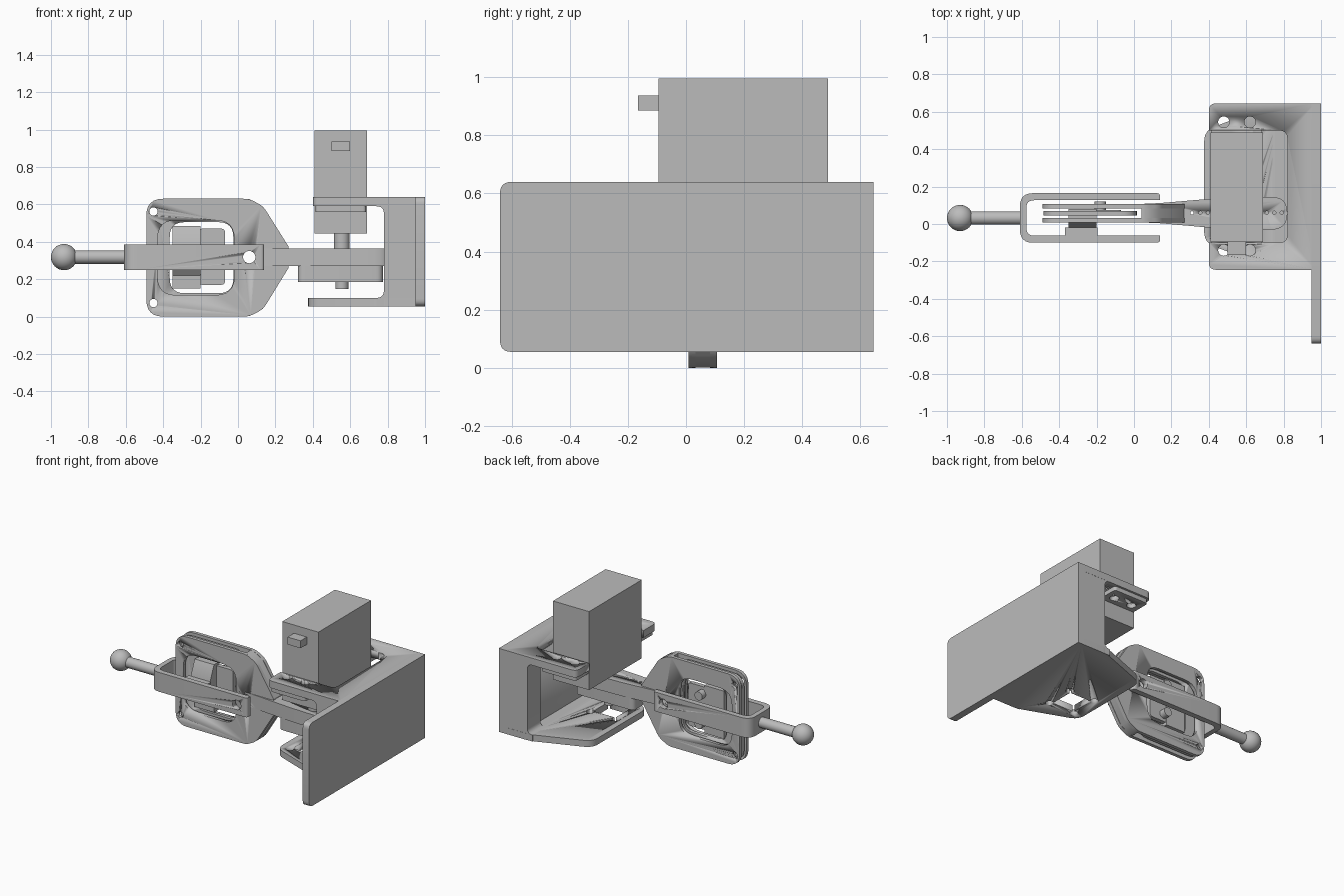
import bpy, bmesh, math
from mathutils import Vector

if "Cube" in bpy.data.objects:
    bpy.data.objects.remove(bpy.data.objects["Cube"])

grey = bpy.data.materials.new("plain_grey")
grey.use_nodes = True
grey.diffuse_color = (0.5, 0.5, 0.5, 1)
grey.node_tree.nodes["Principled BSDF"].inputs["Base Color"].default_value = (0.5, 0.5, 0.5, 1)

PLACE = {"x": lambda u, v, w: (w, u, v),
         "y": lambda u, v, w: (u, w, v),
         "z": lambda u, v, w: (u, v, w)}


def finish(name, bm):
    bmesh.ops.recalc_face_normals(bm, faces=bm.faces)
    mesh = bpy.data.meshes.new(name)
    bm.to_mesh(mesh)
    bm.free()
    mesh.materials.append(grey)
    ob = bpy.data.objects.new(name, mesh)
    bpy.context.collection.objects.link(ob)
    bpy.ops.object.select_all(action="DESELECT")
    ob.select_set(True)
    bpy.context.view_layer.objects.active = ob
    bpy.ops.object.shade_smooth_by_angle(angle=math.radians(30))
    return ob


def fillet(points, steps=6):
    """Round each (u, v, radius) corner; a missing radius keeps it sharp."""
    out = []
    for i, p in enumerate(points):
        c = Vector(p[:2])
        r = p[2] if len(p) > 2 else 0
        if not r:
            out.append(c)
            continue
        a = c + (Vector(points[i - 1][:2]) - c).normalized() * r
        b = c + (Vector(points[(i + 1) % len(points)][:2]) - c).normalized() * r
        for k in range(steps + 1):
            t = k / steps
            out.append(a * (1 - t) ** 2 + c * 2 * t * (1 - t) + b * t * t)
    return out


def prism(name, points, axis, lo, hi):
    bm = bmesh.new()
    put = PLACE[axis]
    ring = fillet(points)
    base = bm.faces.new([bm.verts.new(put(p[0], p[1], lo)) for p in ring])
    moved = bmesh.ops.extrude_face_region(bm, geom=[base])["geom"]
    shift = Vector(put(0, 0, hi - lo))
    bmesh.ops.translate(bm, vec=shift, verts=[g for g in moved if isinstance(g, bmesh.types.BMVert)])
    return finish(name, bm)


def rect(u0, u1, v0, v1, r=0):
    return [(u0, v0, r), (u1, v0, r), (u1, v1, r), (u0, v1, r)]


def rod(name, u, v, r, axis, lo, hi, sides=32):
    ring = [(u + r * math.cos(2 * math.pi * i / sides), v + r * math.sin(2 * math.pi * i / sides))
            for i in range(sides)]
    return prism(name, ring, axis, lo, hi)


def cut(cutter, *targets):
    cutter.hide_render = True
    cutter.hide_set(True)
    for ob in targets:
        mod = ob.modifiers.new("cut", "BOOLEAN")
        mod.operation, mod.object, mod.solver = "DIFFERENCE", cutter, "EXACT"


# Mounting bracket: big side plate, wall, top shelf and tapered base
prism("side_plate", [(-.64, .055, .04), (.645, .055), (.645, .64), (-.64, .64, .04)], "x", .95, 1)
wall = prism("bracket_wall", [(.98, .056), (.98, .639), (.74, .639), (.74, .59), (.78, .59, .04),
                              (.78, .1, .04), (.74, .1), (.74, .056)], "y", -.244, .644)
shelf = prism("bracket_shelf", [(.4, -.245, .04), (.97, -.245), (.97, .645), (.4, .645, .04)],
              "z", .59, .64)
base = prism("bracket_base", [(.97, -.245), (.76, -.245, .04), (.375, -.1, .06), (.375, .5, .06),
                              (.76, .645, .04), (.97, .645)], "z", .055, .1)
cut(prism("window_cutter", rect(.3, .82, -.1, .5, .045), "z", .102, .8), wall, shelf)

# Base opening with a round relief in each corner
cx, cy = .545, .04
cut(prism("base_hole_cutter", rect(cx - .085, cx + .085, cy - .085, cy + .085), "z", 0, .2), base)
for sx in (-1, 1):
    for sy in (-1, 1):
        cut(rod("relief_cutter", cx + sx * .1, cy + sy * .1, .027, "z", 0, .2), base)

# Servo motor with mounting tabs, cable plug and shaft
prism("servo_body", rect(.41, .69, -.095, .488), "z", .445, .995)
tabs = prism("servo_tabs", rect(.415, .685, -.235, .63, .02), "z", .56, .59)
prism("servo_plug", rect(.5, .6, -.165, -.09), "z", .885, .937)
rod("servo_shaft", .555, .055, .042, "z", .35, .45)
rod("lower_pin", .555, .055, .035, "z", .147, .2)
for x in (.48, .62):
    for y in (-.14, .545):
        cut(rod("screw_hole_cutter", x, y, .03, "z", .5, .7), shelf, tabs)

# Swinging arm and its hub
arm = prism("swing_arm", [(.05, .008), (.14, .004), (.41, -.02), (.68, -.03), (.82, -.03, .085),
                          (.82, .145, .085), (.68, .145), (.41, .135), (.14, .112), (.05, .108)],
            "z", .27, .365)
prism("arm_hub", rect(.32, .775, -.01, .125, .04), "z", .185, .275)
for x in (.31, .355, .395, .71, .75, .79):
    cut(rod("pin_hole_cutter", x, .06, .009, "z", .2, .5, 12), arm)

# Paddle: two outer plates, a solid nose and a recessed core frame
outline = [(-.49, 0, .09), (.06, 0, .03), (.135, .04, .03), (.27, .26), (.27, .375),
           (.135, .59, .03), (.06, .63, .03), (-.49, .63, .09)]
plates = [prism("paddle_plate", outline, "y", lo, lo + .024) for lo in (.008, .082)]
nose = prism("paddle_nose", [(.04, .002), (.06, .002), (.133, .042), (.268, .262), (.268, .373),
                             (.133, .588), (.06, .628), (.04, .628)], "y", .02, .095)
core = prism("paddle_core", rect(-.485, .015, .015, .615, .09), "y", .045, .07)
cut(prism("plate_window_cutter", rect(-.43, -.02, .115, .515, .1), "y", -.1, .04), plates[0])
cut(prism("back_window_cutter", rect(-.43, -.02, .115, .515, .1), "y", .075, .2), plates[1])
cut(prism("core_window_cutter", rect(-.365, -.025, .125, .505, .08), "y", .04, .08), core)
for z in (.072, .562):
    cut(rod("corner_hole_cutter", -.452, z, .022, "y", -.1, .2), core, *plates)

# Latch block carried in the paddle window
prism("latch_block", [(.08, .15), (.02, .15), (.02, .22), (-.02, .27), (-.02, .39), (.02, .485),
                      (.08, .485)], "x", -.35, -.2)
prism("latch_plate", rect(-.21, -.07, .17, .47, .02), "y", .045, .075)
for z in (.22, .42):
    rod("latch_screw", -.18, z, .03, "y", .06, .12)

# Yoke strap around the paddle, with a stop lug and pivot hole
yoke = prism("yoke_strap", [(-.61, -.1, .07), (.14, -.1, .02), (.14, -.062), (-.575, -.062, .04),
                            (-.575, .127, .04), (.14, .127), (.14, .165, .02), (-.61, .165, .07)],
             "z", .25, .385)
prism("yoke_lug", rect(-.37, -.195, -.07, -.018), "z", .255, .38)
cut(rod("pivot_cutter", .06, .318, .033, "y", -.3, .3), yoke, nose, arm, *plates)

# Handle rod and ball knob
rod("handle_rod", .032, .318, .036, "x", -.9, -.59)
bm = bmesh.new()
bmesh.ops.create_uvsphere(bm, u_segments=32, v_segments=16, radius=.07)
bmesh.ops.translate(bm, vec=(-.93, .032, .318), verts=bm.verts)
finish("ball_knob", bm)
